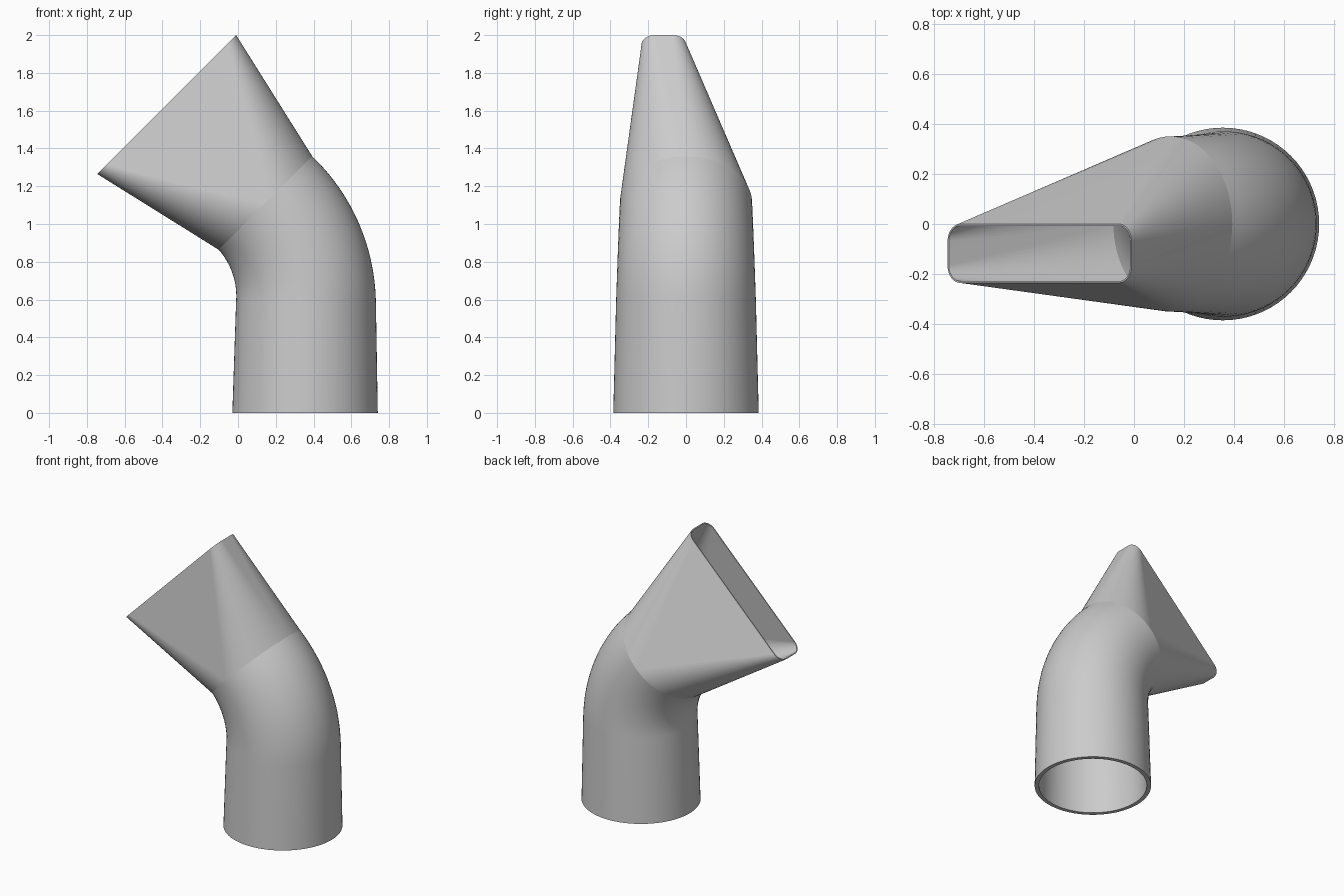
import bpy, bmesh
from math import sin, cos, pi, radians
from mathutils import Vector

default = bpy.data.objects.get("Cube")
if default:
    bpy.data.objects.remove(default, do_unlink=True)

grey = bpy.data.materials.new("plain grey")
grey.use_nodes = True
grey.diffuse_color = (0.6, 0.6, 0.6, 1)
grey.node_tree.nodes["Principled BSDF"].inputs["Base Color"].default_value = (0.6, 0.6, 0.6, 1)

STEPS = 18            # segments in each quarter of a section
BEND_R = 0.733        # bend centreline radius
BEND_Z = 0.593        # height where the bend starts
PIVOT = Vector((0.36 - BEND_R, 0, BEND_Z))


def section(centre, tilt, radius, half_u=0.0, half_v=0.0):
    """Rounded rectangle; a circle when both half sizes are zero."""
    u, v = Vector((cos(tilt), 0, sin(tilt))), Vector((0, 1, 0))
    points = []
    for q in range(4):
        su, sv = (1, -1, -1, 1)[q], (1, 1, -1, -1)[q]
        for i in range(STEPS + 1):
            a = (q + i / STEPS) * pi / 2
            points.append(centre + u * (su * half_u + radius * cos(a))
                          + v * (sv * half_v + radius * sin(a)))
    return points


def loft(name, sections):
    """Skin a closed loop of sections: up the outside, down the inside."""
    bm = bmesh.new()
    rings = [[bm.verts.new(p) for p in s] for s in sections]
    n = len(rings[0])
    for a, b in zip(rings, rings[1:] + rings[:1]):
        for i in range(n):
            j = (i + 1) % n
            bm.faces.new((a[i], a[j], b[j], b[i]))
    bmesh.ops.remove_doubles(bm, verts=bm.verts, dist=1e-5)
    bmesh.ops.recalc_face_normals(bm, faces=bm.faces)
    mesh = bpy.data.meshes.new(name)
    bm.to_mesh(mesh)
    bm.free()
    mesh.materials.append(grey)
    mesh.shade_smooth()
    mesh.set_sharp_from_angle(angle=radians(35))
    obj = bpy.data.objects.new(name, mesh)
    bpy.context.collection.objects.link(obj)
    return obj


# Bent pipe: slightly tapered straight length, then a 45 degree bend
def pipe_wall(inset):
    wall = [section(Vector((0.355, 0, 0)), 0, 0.385 - inset)]
    for k in range(17):
        t = k / 16
        tilt = t * pi / 4
        centre = PIVOT + BEND_R * Vector((cos(tilt), 0, sin(tilt)))
        wall.append(section(centre, tilt, 0.37 - 0.02 * t - inset))
    return wall


loft("bent_pipe", pipe_wall(0) + pipe_wall(0.028)[::-1])

# Nozzle: round inlet blending to a flat slot set toward the front
TILT = pi / 4
inlet = PIVOT + BEND_R * Vector((cos(TILT), 0, sin(TILT)))
slot = Vector((-0.3775, -0.1175, 1.6325))
CORNER = 0.07


def nozzle_wall(inset_in, inset_out):
    return [section(inlet, TILT, 0.35 - inset_in),
            section(slot, TILT, CORNER - inset_out, 0.52 - CORNER, 0.1175 - CORNER)]


nozzle = loft("flat_nozzle", nozzle_wall(0, 0) + nozzle_wall(0.028, 0.007)[::-1])
weighted = nozzle.modifiers.new("flat_side_shading", 'WEIGHTED_NORMAL')
weighted.keep_sharp = True
